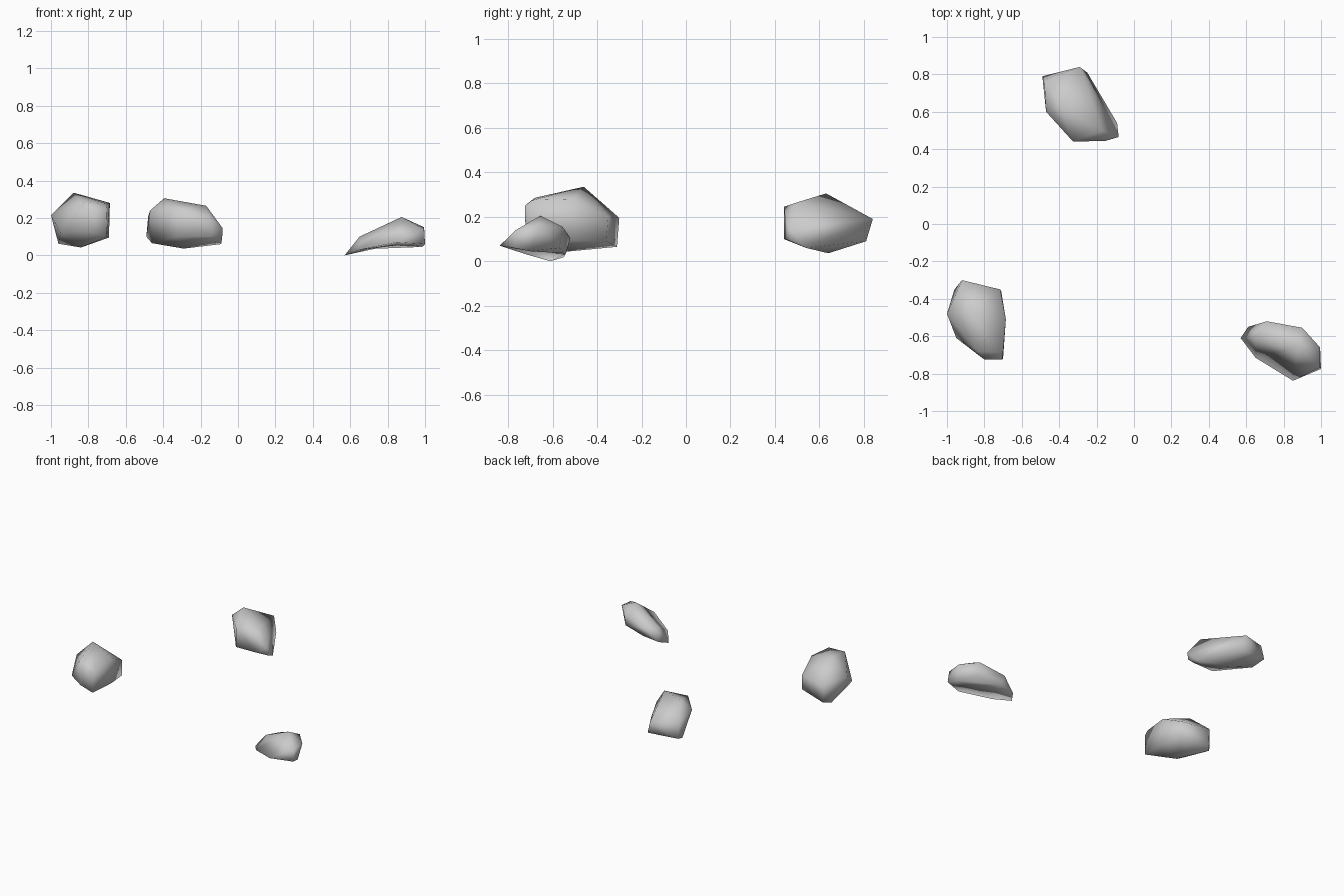
import bpy, bmesh


def rock(name, points, bend=0.0, bend_x=0.0):
    """Chipped stone: hull around its corner points, optionally arched along x."""
    def arch(x):
        return bend * (x - bend_x) ** 2

    bm = bmesh.new()
    for x, y, z in points:
        bm.verts.new((x, y, z + arch(x)))
    res = bmesh.ops.convex_hull(bm, input=bm.verts[:])
    loose = [v for v in bm.verts if not v.link_faces]
    bmesh.ops.delete(bm, geom=loose, context='VERTS')
    bmesh.ops.recalc_face_normals(bm, faces=bm.faces[:])
    for v in bm.verts:
        v.co.z -= arch(v.co.x)
    for f in bm.faces:
        f.smooth = True
    mesh = bpy.data.meshes.new(name)
    bm.to_mesh(mesh)
    bm.free()
    obj = bpy.data.objects.new(name, mesh)
    bpy.context.collection.objects.link(obj)
    return obj


# Left rock: tall and blocky
rock("left_rock", [
    (-1.0, -0.48, 0.215), (-0.88, -0.46, 0.335), (-0.685, -0.51, 0.28),
    (-0.70, -0.69, 0.275), (-0.705, -0.725, 0.25), (-0.84, -0.68, 0.285),
    (-0.80, -0.725, 0.24), (-0.92, -0.30, 0.195), (-0.715, -0.35, 0.20),
    (-0.96, -0.35, 0.062), (-0.92, -0.31, 0.065), (-0.71, -0.36, 0.09),
    (-0.69, -0.51, 0.095), (-0.84, -0.55, 0.042), (-0.80, -0.72, 0.13),
    (-0.70, -0.72, 0.10), (-0.95, -0.61, 0.12)])

# Back rock: long wedge running diagonally
rock("back_rock", [
    (-0.395, 0.63, 0.305), (-0.47, 0.60, 0.24), (-0.325, 0.44, 0.245),
    (-0.17, 0.50, 0.265), (-0.15, 0.445, 0.20), (-0.082, 0.465, 0.145),
    (-0.15, 0.445, 0.10), (-0.325, 0.44, 0.10), (-0.09, 0.54, 0.06),
    (-0.29, 0.84, 0.19), (-0.25, 0.81, 0.09), (-0.29, 0.64, 0.036),
    (-0.49, 0.79, 0.10), (-0.48, 0.77, 0.21), (-0.46, 0.70, 0.065),
    (-0.085, 0.47, 0.09)])

# Right rock: flat, slightly arched shard
rock("right_rock", [
    (0.57, -0.61, 0.0), (0.61, -0.55, 0.018), (0.65, -0.60, 0.10),
    (0.71, -0.52, 0.105), (0.90, -0.555, 0.155), (0.875, -0.655, 0.205),
    (0.995, -0.66, 0.15), (0.995, -0.765, 0.14), (0.985, -0.70, 0.045),
    (1.0, -0.775, 0.06), (0.85, -0.838, 0.07), (0.65, -0.715, 0.03),
    (0.90, -0.57, 0.06), (0.73, -0.54, 0.035), (0.85, -0.70, 0.055)],
    bend=1.0, bend_x=0.85)
